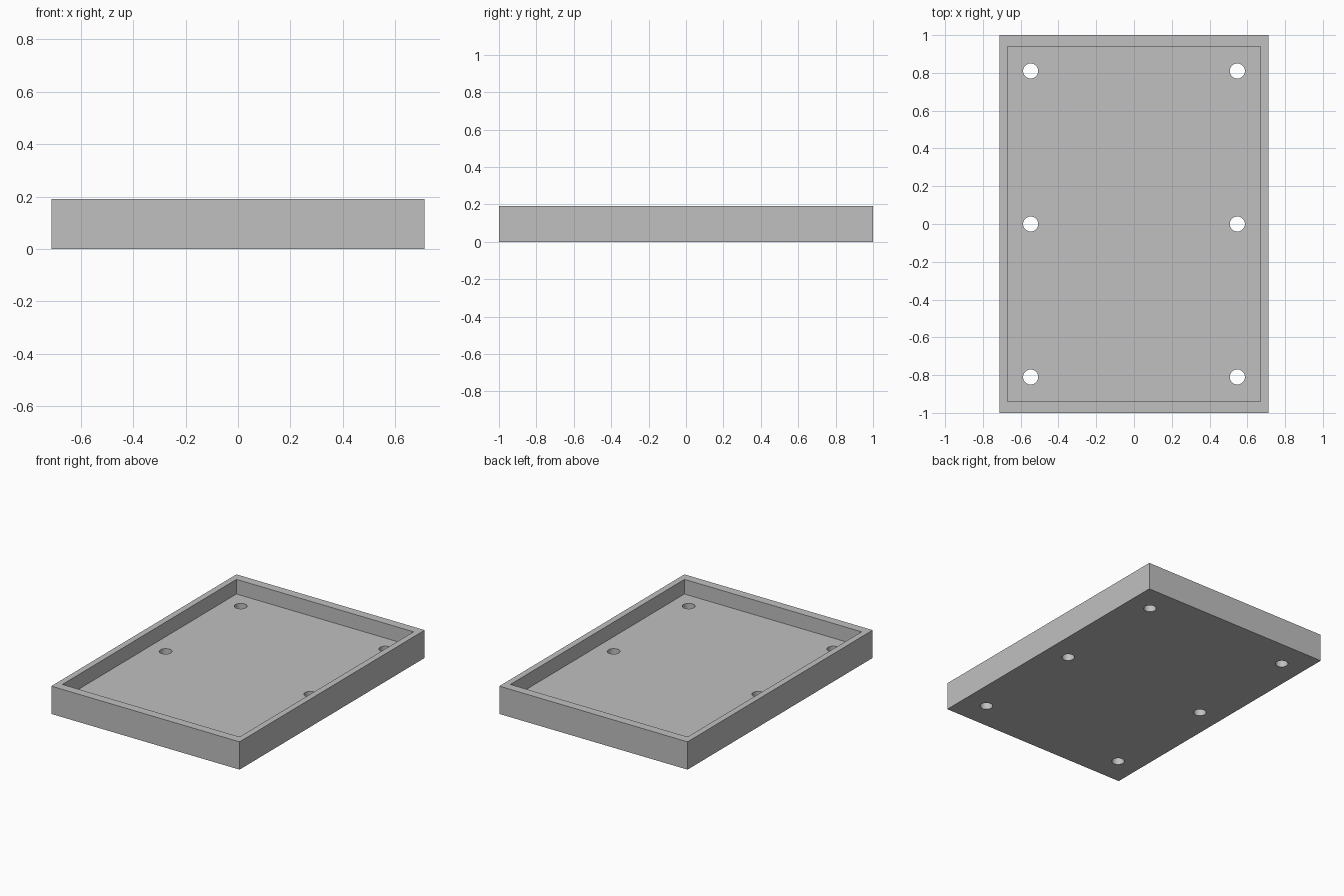
import bpy, bmesh
from mathutils import Matrix, Vector

if "Cube" in bpy.data.objects:
    bpy.data.objects.remove(bpy.data.objects["Cube"])

WIDTH, LENGTH, HEIGHT = 1.424, 2.0, 0.19
INNER_W, INNER_L, FLOOR = 1.34, 1.88, 0.09
HOLE_X, HOLE_Y, HOLE_R = 0.547, 0.81, 0.04


def new_object(name, bm):
    mesh = bpy.data.meshes.new(name)
    bm.to_mesh(mesh)
    bm.free()
    obj = bpy.data.objects.new(name, mesh)
    bpy.context.collection.objects.link(obj)
    return obj


def box(name, sx, sy, z0, z1):
    bm = bmesh.new()
    place = Matrix.Translation((0, 0, (z0 + z1) / 2)) @ Matrix.Diagonal((sx, sy, z1 - z0, 1))
    bmesh.ops.create_cube(bm, size=1, matrix=place)
    return new_object(name, bm)


# Tray body
tray = box("tray", WIDTH, LENGTH, 0, HEIGHT)
grey = bpy.data.materials.new("light grey")
grey.diffuse_color = (0.53, 0.53, 0.53, 1)
grey.use_nodes = True
grey.node_tree.nodes["Principled BSDF"].inputs["Base Color"].default_value = grey.diffuse_color
tray.data.materials.append(grey)

# Recess cutter leaves the rim and floor
recess = box("recess_cutter", INNER_W, INNER_L, FLOOR, HEIGHT + 0.1)

# Six through holes along the two long sides
bm = bmesh.new()
for x in (-HOLE_X, HOLE_X):
    for y in (-HOLE_Y, 0, HOLE_Y):
        bmesh.ops.create_cone(bm, cap_ends=True, segments=32, radius1=HOLE_R,
                              radius2=HOLE_R, depth=0.24,
                              matrix=Matrix.Translation((x, y, FLOOR / 2)))
holes = new_object("hole_cutter", bm)

# Cut the tray and drop the cutters
bpy.context.view_layer.objects.active = tray
tray.select_set(True)
for cutter in (recess, holes):
    cutter.hide_render = True
    mod = tray.modifiers.new(cutter.name, 'BOOLEAN')
    mod.operation = 'DIFFERENCE'
    mod.solver = 'EXACT'
    mod.object = cutter
    bpy.ops.object.modifier_apply(modifier=mod.name)
    bpy.data.objects.remove(cutter)

# Round hole walls, crisp box edges
bpy.ops.object.shade_smooth_by_angle()
